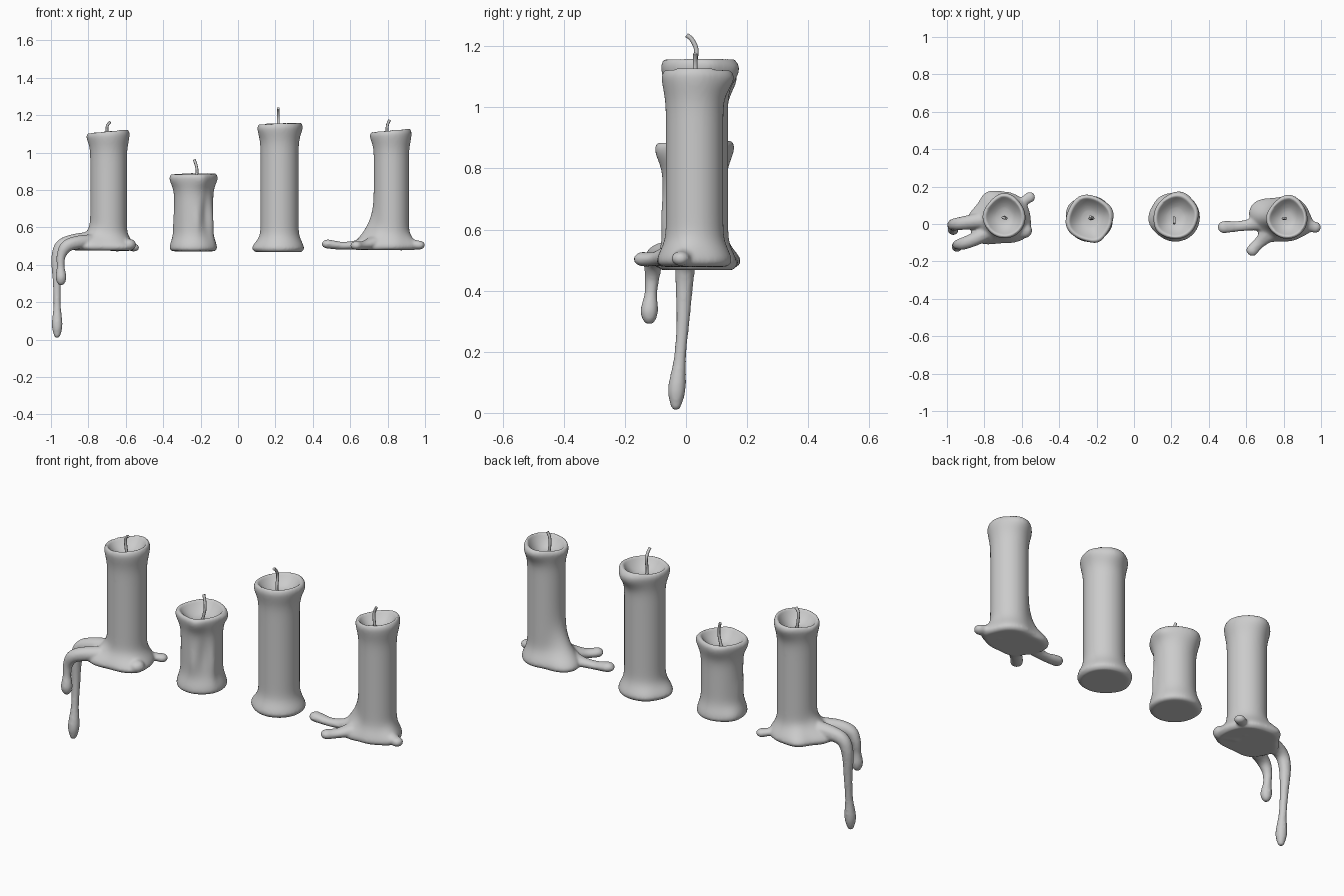
import bpy, bmesh
from math import sin, cos, pi, exp, radians
from mathutils import Vector, Matrix

SEG, ROWS = 64, 60


def catmull(pts, steps=10):
    """Smooth path through (x, y, z, radius) points."""
    p = [Vector(q) for q in pts]
    p = [p[0]] + p + [p[-1]]
    for i in range(1, len(p) - 2):
        a, b, c, d = p[i - 1:i + 3]
        for k in range(steps + 1):
            t = k / steps
            yield 0.5 * (2 * b + (c - a) * t + (2 * a - 5 * b + 4 * c - d) * t * t
                         + (3 * b - a - 3 * c + d) * t ** 3)


def candle(name, cx, cy, z0, z1, R, base, rim, lobes=(), arms=(), tilt=(0, 0), depth=0.06):
    """Lofted wax column with flared foot, lumpy lip and dished top, fused with its drips.
    lobes: (angle deg, angular width, z, z spread, amount)"""
    bm = bmesh.new()

    def radius(a, z):
        r = R + base * exp(-((z - z0 - 0.015) / 0.055) ** 2) + rim * exp(-((z1 - 0.015 - z) / 0.065) ** 2)
        for ang, w, zc, hz, amt in lobes:
            d = (a - radians(ang) + pi) % (2 * pi) - pi
            r += amt * exp(-(d / w) ** 2 - ((z - zc) / hz) ** 2)
        return r

    rings = []

    def ring(f):
        rings.append([bm.verts.new(f(2 * pi * i / SEG)) for i in range(SEG)])

    def top(a):
        return z1 + tilt[1] * cos(a - radians(tilt[0]))

    def wall(t, inset):
        def f(a):
            z = z0 + t * (top(a) - z0)
            r = radius(a, z) - inset
            return (cx + r * cos(a), cy + r * sin(a), z)
        return f

    def dish(s):
        def f(a):
            r = (radius(a, top(a)) - 0.008) * s
            k = min(1, max(0, (0.93 - s) / 0.75))
            k = k * (2 - k)
            return (cx + r * cos(a), cy + r * sin(a), top(a) * (1 - k) + (z1 - depth) * k)
        return f

    # outer wall with rounded edges, then the melted hollow
    for k in range(ROWS + 1):
        t = k / ROWS
        edge = 0.014 if k == 0 else 0.008 if k == ROWS else 0.003 if k in (1, ROWS - 1) else 0
        ring(wall(t, edge))
    for s in (0.93, 0.86, 0.78, 0.68, 0.55, 0.4, 0.2, 0.08):
        ring(dish(s))
    for lo, hi in zip(rings, rings[1:]):
        for i in range(SEG):
            j = (i + 1) % SEG
            bm.faces.new((lo[i], lo[j], hi[j], hi[i]))
    bm.faces.new(rings[0][::-1])
    bm.faces.new(rings[-1])
    # wax runs
    for flat, pts in arms:
        for x, y, z, r in catmull(pts):
            m = Matrix.Translation((x, y, z)) @ Matrix.Diagonal((r, r, r * flat, 1))
            bmesh.ops.create_icosphere(bm, subdivisions=2, radius=1, matrix=m)
    me = bpy.data.meshes.new(name)
    bm.to_mesh(me)
    bm.free()
    ob = bpy.data.objects.new(name, me)
    bpy.context.collection.objects.link(ob)
    rm = ob.modifiers.new("fuse", 'REMESH')
    rm.mode = 'VOXEL'
    rm.voxel_size = 0.007
    rm.use_smooth_shade = True
    sm = ob.modifiers.new("soften", 'SMOOTH')
    sm.factor = 0.5
    sm.iterations = 6


def wick(name, pts):
    cu = bpy.data.curves.new(name, 'CURVE')
    cu.dimensions = '3D'
    cu.bevel_depth = 0.0075
    cu.bevel_resolution = 2
    cu.use_fill_caps = True
    path = list(catmull([(*p, 0) for p in pts], 6))
    sp = cu.splines.new('POLY')
    sp.points.add(len(path) - 1)
    for q, p in zip(sp.points, path):
        q.co = (p[0], p[1], p[2], 1)
    bpy.context.collection.objects.link(bpy.data.objects.new(name, cu))


# left candle, dripping over a ledge
candle("candle_ledge", -0.692, 0.035, 0.475, 1.115, 0.098, 0.04, 0.014,
       lobes=[(128, 0.4, 0.5, 0.05, 0.03), (185, 0.5, 0.5, 0.07, 0.06),
              (225, 0.4, 0.5, 0.06, 0.045), (320, 0.5, 0.49, 0.04, 0.02),
              (90, 0.6, 1.1, 0.06, 0.02), (175, 0.5, 1.09, 0.04, 0.008)],
       arms=[(1, [(-0.78, 0.025, 0.53, 0.05), (-0.88, 0.01, 0.525, 0.04), (-0.945, 0.0, 0.50, 0.035),
                  (-0.969, -0.005, 0.43, 0.031), (-0.968, -0.01, 0.30, 0.023), (-0.967, -0.02, 0.18, 0.021),
                  (-0.967, -0.03, 0.08, 0.03), (-0.967, -0.033, 0.025, 0.018)]),
             (1, [(-0.76, -0.03, 0.52, 0.045), (-0.85, -0.08, 0.52, 0.038), (-0.915, -0.105, 0.50, 0.034),
                  (-0.945, -0.11, 0.45, 0.026), (-0.948, -0.115, 0.39, 0.022), (-0.946, -0.12, 0.335, 0.03),
                  (-0.946, -0.12, 0.31, 0.022)]),
             (0.75, [(-0.66, 0.06, 0.51, 0.05), (-0.60, 0.115, 0.5, 0.028), (-0.557, 0.143, 0.492, 0.03)]),
             (0.8, [(-0.65, 0.0, 0.51, 0.05), (-0.585, -0.035, 0.507, 0.042)])],
       tilt=(0, 0.01))
wick("wick_ledge", [(-0.69, 0.035, 1.045), (-0.70, 0.035, 1.11), (-0.698, 0.033, 1.145), (-0.682, 0.03, 1.163)])

# short candle
candle("candle_short", -0.237, 0.028, 0.472, 0.887, 0.104, 0.021, 0.017,
       lobes=[(200, 0.5, 0.86, 0.04, 0.012), (290, 0.35, 0.86, 0.05, 0.014), (20, 0.4, 0.86, 0.03, 0.012),
              (110, 0.5, 0.87, 0.05, 0.012), (310, 0.25, 0.68, 0.1, -0.012), (335, 0.2, 0.62, 0.1, 0.01),
              (280, 0.2, 0.63, 0.07, 0.007), (150, 0.4, 0.5, 0.04, 0.01), (180, 0.4, 0.6, 0.08, 0.006)],
       tilt=(60, 0.004))
wick("wick_short", [(-0.237, 0.03, 0.82), (-0.22, 0.03, 0.885), (-0.222, 0.033, 0.925), (-0.234, 0.04, 0.962)])

# tall candle
candle("candle_tall", 0.222, 0.036, 0.467, 1.157, 0.102, 0.03, 0.016,
       lobes=[(75, 0.6, 1.12, 0.05, 0.024), (185, 0.5, 0.49, 0.04, 0.016), (20, 0.4, 1.14, 0.04, 0.01),
              (215, 0.4, 1.13, 0.05, 0.008), (130, 0.4, 0.49, 0.04, 0.008)],
       tilt=(10, 0.004))
wick("wick_tall", [(0.215, 0.03, 1.09), (0.215, 0.026, 1.13), (0.215, 0.034, 1.185),
                   (0.215, 0.02, 1.22), (0.215, 0.002, 1.236)])

# right candle, with wax spreading over the floor
candle("candle_spread", 0.82, 0.028, 0.478, 1.12, 0.094, 0.028, 0.014,
       lobes=[(175, 0.55, 0.5, 0.13, 0.075), (150, 0.4, 0.49, 0.06, 0.03), (222, 0.4, 0.49, 0.07, 0.04),
              (340, 0.4, 0.5, 0.05, 0.025), (85, 0.6, 1.1, 0.05, 0.022), (180, 0.5, 1.09, 0.04, 0.008)],
       arms=[(0.75, [(0.72, 0.02, 0.53, 0.06), (0.64, 0.0, 0.507, 0.036), (0.56, -0.012, 0.502, 0.029),
                     (0.51, -0.015, 0.507, 0.032), (0.48, -0.017, 0.511, 0.034)]),
             (0.75, [(0.74, -0.03, 0.52, 0.055), (0.68, -0.09, 0.505, 0.034), (0.645, -0.125, 0.502, 0.032),
                     (0.633, -0.14, 0.503, 0.033)]),
             (0.8, [(0.87, 0.01, 0.52, 0.055), (0.94, -0.01, 0.508, 0.034), (0.97, -0.018, 0.505, 0.031)])],
       tilt=(0, 0.009))
wick("wick_spread", [(0.805, 0.03, 1.05), (0.797, 0.03, 1.115), (0.80, 0.03, 1.15), (0.812, 0.03, 1.175)])
